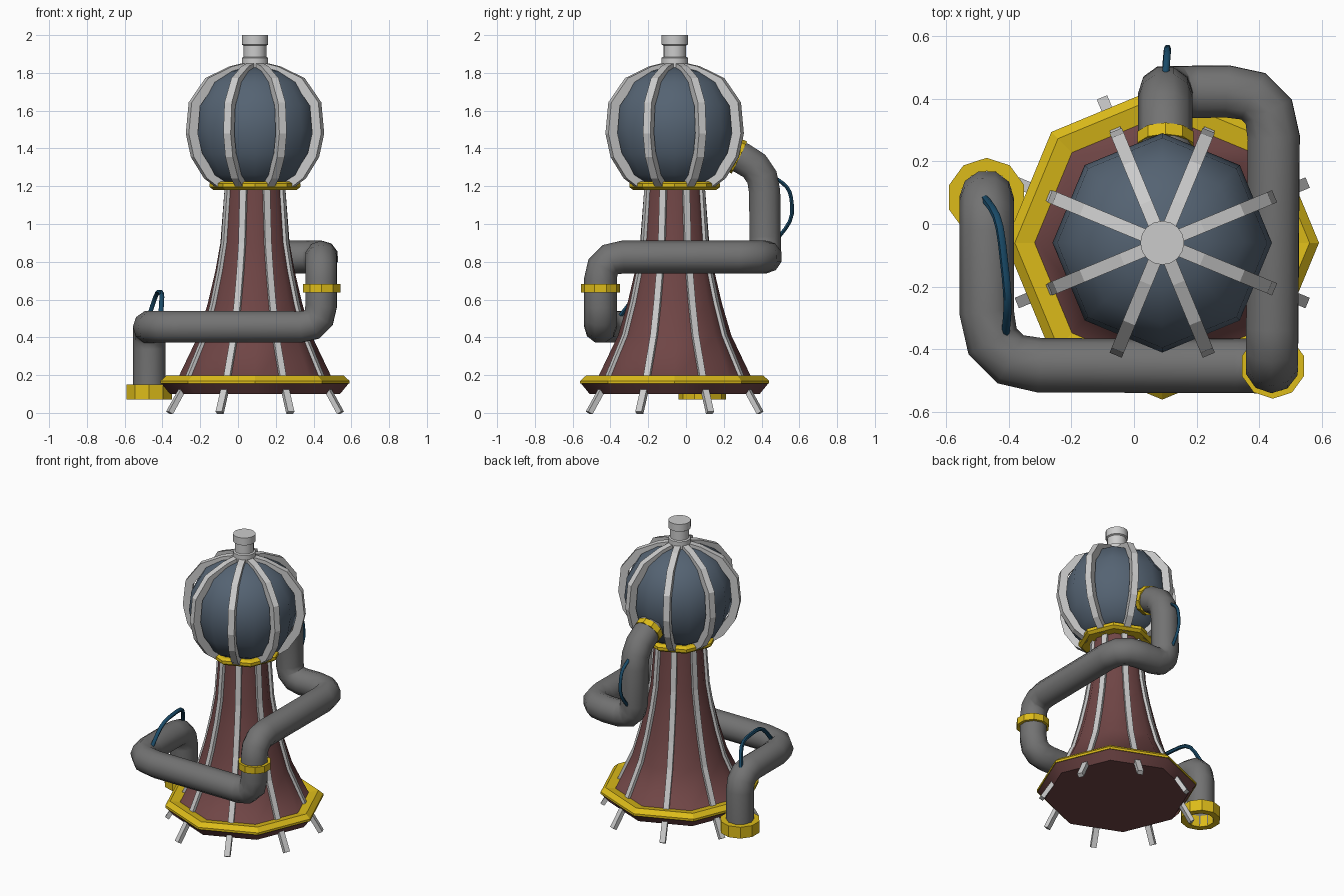
import bpy, bmesh, math
from mathutils import Vector

if "Cube" in bpy.data.objects:
    bpy.data.objects.remove(bpy.data.objects["Cube"])

CX, CY = 0.09, -0.06          # tower axis
APO = math.cos(math.pi / 8)   # octagon face distance / corner distance


def material(name, color):
    m = bpy.data.materials.new(name)
    m.diffuse_color = (*color, 1)
    m.use_nodes = True
    m.node_tree.nodes["Principled BSDF"].inputs["Base Color"].default_value = m.diffuse_color
    return m


RED = material("dark_red", (0.16, 0.06, 0.06))
BLUE = material("slate_blue", (0.09, 0.125, 0.17))
YELLOW = material("yellow", (0.72, 0.5, 0.01))
CABLE = material("cable_blue", (0.01, 0.07, 0.14))
PIPE = material("pipe_grey", (0.17, 0.17, 0.17))


def finish(ob, mat, angle):
    if mat:
        ob.data.materials.append(mat)
    bpy.ops.object.select_all(action='DESELECT')
    ob.select_set(True)
    bpy.context.view_layer.objects.active = ob
    if ob.type == 'CURVE':
        bpy.ops.object.convert(target='MESH')
        ob = bpy.context.view_layer.objects.active
    if angle:
        bpy.ops.object.shade_smooth_by_angle(angle=math.radians(angle))
    return ob


def mesh_object(name, bm, mat=None, angle=0):
    bmesh.ops.recalc_face_normals(bm, faces=bm.faces)
    me = bpy.data.meshes.new(name)
    bm.to_mesh(me)
    bm.free()
    ob = bpy.data.objects.new(name, me)
    bpy.context.collection.objects.link(ob)
    return finish(ob, mat, angle)


def lathe(name, profile, sides, mat=None, angle=0, at=(CX, CY, 0), axis=(0, 0, 1),
          ring=False, turn=0.0):
    """Spin an (r, z) profile; ring closes the profile, otherwise ends are capped."""
    bm = bmesh.new()
    loops = [[bm.verts.new((r * math.cos(turn + 2 * math.pi * i / sides),
                            r * math.sin(turn + 2 * math.pi * i / sides), z))
              for i in range(sides)] for r, z in profile]
    pairs = list(zip(loops, loops[1:]))
    if ring:
        pairs.append((loops[-1], loops[0]))
    for a, b in pairs:
        for i in range(sides):
            j = (i + 1) % sides
            bm.faces.new((a[i], a[j], b[j], b[i]))
    if not ring:
        bm.faces.new(loops[0])
        bm.faces.new(loops[-1])
    rot = Vector((0, 0, 1)).rotation_difference(Vector(axis)).to_matrix()
    for v in bm.verts:
        v.co = rot @ v.co + Vector(at)
    return mesh_object(name, bm, mat, angle)


def ribs(name, path, width, depth):
    """Eight rectangular bars following an (r, z) path at the octagon faces."""
    bm = bmesh.new()
    pts = [Vector(p) for p in path]
    for k in range(8):
        a = math.pi / 8 + k * math.pi / 4
        out, side = Vector((math.cos(a), math.sin(a), 0)), Vector((-math.sin(a), math.cos(a), 0))
        loops = []
        for i, p in enumerate(pts):
            t = (pts[min(i + 1, len(pts) - 1)] - pts[max(i - 1, 0)]).normalized()
            n = Vector((t.y, -t.x)) * depth / 2
            loop = []
            for s, d in ((-1, -1), (1, -1), (1, 1), (-1, 1)):
                q = p + n * d
                loop.append(bm.verts.new(Vector((CX, CY, q.y)) + out * q.x + side * s * width / 2))
            loops.append(loop)
        for u, v in zip(loops, loops[1:]):
            for i in range(4):
                j = (i + 1) % 4
                bm.faces.new((u[i], u[j], v[j], v[i]))
        bm.faces.new(loops[0])
        bm.faces.new(loops[-1])
    return mesh_object(name, bm)


def tube(name, corners, radius, mat, res, caps=False):
    """Tube through (x, y, z, bend) corners, each rounded by its bend distance."""
    P = [Vector(c[:3]) for c in corners]
    pts = [P[0]]
    for i in range(1, len(P) - 1):
        d = corners[i][3]
        a = P[i] + (P[i - 1] - P[i]).normalized() * d
        b = P[i] + (P[i + 1] - P[i]).normalized() * d
        for t in (0, 1 / 3, 2 / 3, 1):
            pts.append(a * (1 - t) ** 2 + P[i] * 2 * t * (1 - t) + b * t * t)
    pts.append(P[-1])
    cu = bpy.data.curves.new(name, 'CURVE')
    cu.dimensions = '3D'
    cu.bevel_depth, cu.bevel_resolution, cu.use_fill_caps = radius, res, caps
    sp = cu.splines.new('POLY')
    sp.points.add(len(pts) - 1)
    for s, p in zip(sp.points, pts):
        s.co = (*p, 1)
    ob = bpy.data.objects.new(name, cu)
    bpy.context.collection.objects.link(ob)
    return finish(ob, mat, 60)


# Flared tower body and its bars, which run on below as feet
flare = [(0.41, 0.18), (0.30, 0.41), (0.25, 0.58), (0.21, 0.75), (0.183, 0.9), (0.16, 1.2)]
lathe("tower_body", [(0.45, 0.10), (0.495, 0.155)] + flare, 8, RED, 50)
ribs("tower_bars_and_feet", [(0.49, 0.0)] + [(r * APO + 0.004, z) for r, z in flare], 0.036, 0.028)
lathe("base_rim", [(0.44, 0.155), (0.5, 0.155), (0.5, 0.17), (0.47, 0.197), (0.40, 0.185)],
      8, YELLOW, ring=True)
lathe("neck_collar", [(0.14, 1.18), (0.22, 1.18), (0.24, 1.195), (0.24, 1.215), (0.22, 1.225),
                      (0.14, 1.225)], 8, YELLOW, ring=True)

# Dome with ribs and top cap
lathe("dome", [(0.16, 1.205), (0.26, 1.26), (0.325, 1.37), (0.35, 1.50), (0.335, 1.63),
               (0.26, 1.75), (0.15, 1.81), (0.04, 1.835)], 8, BLUE, 60)
ribs("dome_ribs", [(0.18, 1.20), (0.265, 1.26), (0.335, 1.365), (0.362, 1.48), (0.347, 1.635),
                   (0.26, 1.752), (0.13, 1.81), (0.04, 1.83)], 0.042, 0.052)
lathe("top_cap", [(0.07, 1.82), (0.07, 1.88), (0.06, 1.885), (0.06, 1.945), (0.07, 1.95),
                  (0.07, 2.0)], 16, None, 30)

# Pipe winding around the tower, with its flanges
tube("winding_pipe", [(0.1, 0.22, 1.38), (0.1, 0.415, 1.30, 0.13), (0.1, 0.42, 0.825, 0.1),
                      (0.447, 0.425, 0.825, 0.15), (0.44, -0.453, 0.825, 0.12),
                      (0.44, -0.453, 0.455, 0.11), (-0.47, -0.45, 0.455, 0.17),
                      (-0.47, 0.085, 0.455, 0.11), (-0.47, 0.085, 0.09)], 0.087, PIPE, 3)


def flange(name, at, axis, inner, outer, half):
    lathe(name, [(inner, -half), (outer, -half), (outer, half), (inner, half)], 10, YELLOW,
          at=at, axis=axis, ring=True, turn=math.pi / 2)


flange("pipe_outlet_flange", (-0.47, 0.085, 0.11), (0, 0, 1), 0.084, 0.126, 0.039)
flange("pipe_middle_flange", (0.443, -0.453, 0.66), (0, 0, 1), 0.08, 0.104, 0.023)
flange("pipe_dome_flange", (0.1, 0.265, 1.36), (0, 0.9, -0.43), 0.07, 0.094, 0.02)

# Loose cables on the pipe
tube("back_cable", [(0.1, 0.47, 1.245), (0.107, 0.55, 1.19, 0.05), (0.107, 0.57, 1.03, 0.07),
                    (0.1, 0.49, 0.93)], 0.011, CABLE, 1, True)
tube("side_cable", [(-0.41, -0.35, 0.51), (-0.40, -0.25, 0.64, 0.08), (-0.43, 0.02, 0.64, 0.08),
                    (-0.475, 0.08, 0.50)], 0.013, CABLE, 1, True)
